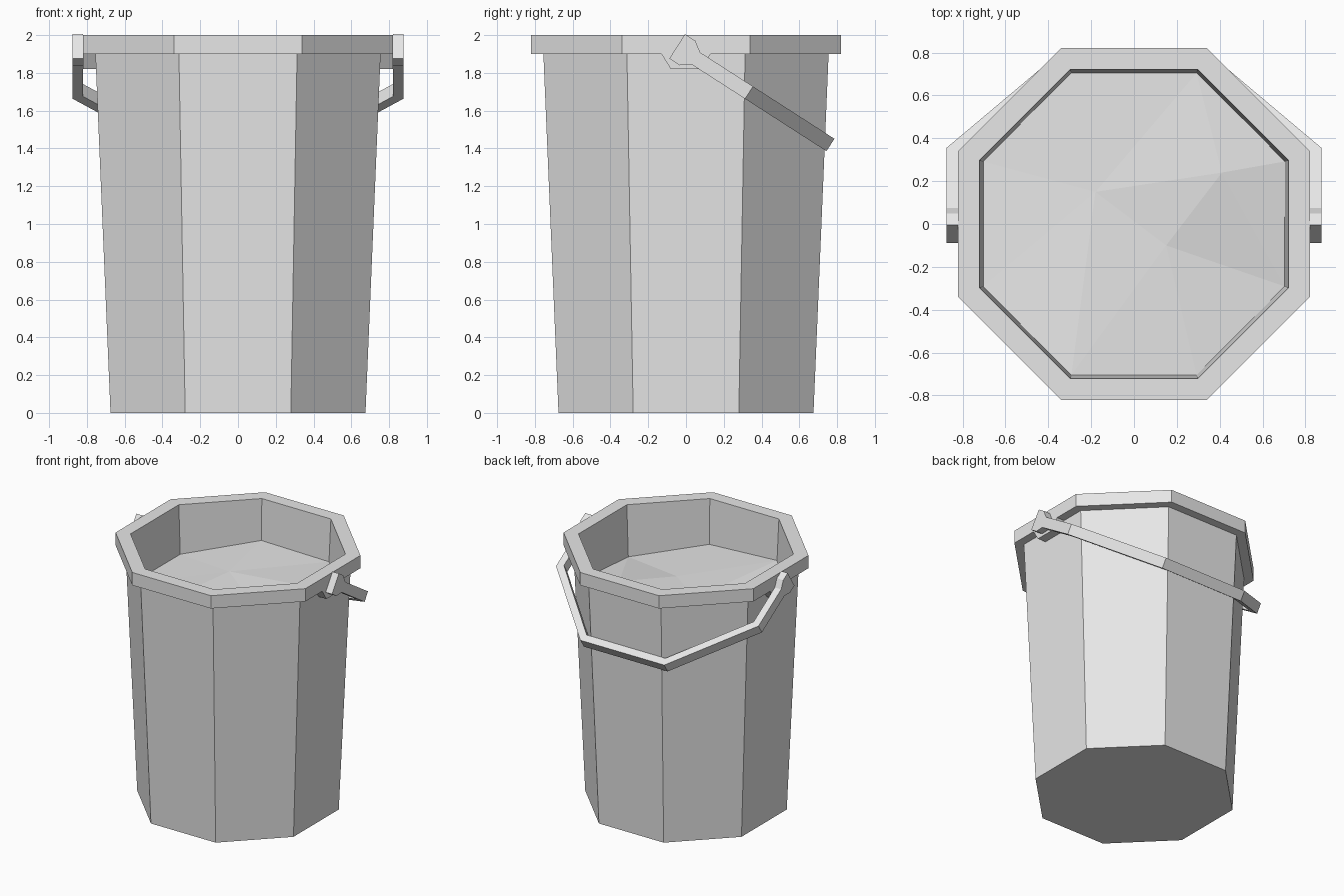
import bpy, bmesh, math
from mathutils import Vector

if "Cube" in bpy.data.objects:
    bpy.data.objects.remove(bpy.data.objects["Cube"], do_unlink=True)

grey = bpy.data.materials.new("light_grey")
grey.use_nodes = True
grey.diffuse_color = (0.8, 0.8, 0.8, 1)
grey.node_tree.nodes["Principled BSDF"].inputs["Base Color"].default_value = (0.8, 0.8, 0.8, 1)

SIDES = 8
TAN = math.tan(math.pi / SIDES)


def finish(bm, name):
    bmesh.ops.recalc_face_normals(bm, faces=bm.faces)
    mesh = bpy.data.meshes.new(name)
    bm.to_mesh(mesh)
    bm.free()
    mesh.materials.append(grey)
    obj = bpy.data.objects.new(name, mesh)
    bpy.context.collection.objects.link(obj)
    return obj


def corner(apothem, k, z):
    """Corner k of a flat-sided octagon with the given apothem."""
    r = apothem / math.cos(math.pi / SIDES)
    a = (k + 0.5) * 2 * math.pi / SIDES
    return Vector((r * math.cos(a), r * math.sin(a), z))


def bridge(bm, rings):
    """Join successive rings of vertices with quads."""
    for a, b in zip(rings, rings[1:]):
        n = len(a)
        for k in range(n):
            bm.faces.new((a[k], a[(k + 1) % n], b[(k + 1) % n], b[k]))


# Tapered body with thick rim and inner wall
bm = bmesh.new()
profile = [(0.675, 0), (0.755, 1.9), (0.82, 1.9), (0.82, 2), (0.72, 2), (0.70, 1.55)]
rings = [[bm.verts.new(corner(a, k, z)) for k in range(SIDES)] for a, z in profile]
bridge(bm, rings)
bm.faces.new(rings[0])
bm.faces.new(rings[-1])
finish(bm, "bucket_body")

# Uneven faceted surface of the contents
bm = bmesh.new()
heights = [1.64, 1.67, 1.68, 1.62, 1.62, 1.68, 1.65, 1.60]
edge = [bm.verts.new(corner(0.705, k, z)) for k, z in enumerate(heights)]
west, east, south = [bm.verts.new(p) for p in
                     ((-0.18, 0.15, 1.68), (0.41, 0.24, 1.69), (0.15, -0.1, 1.67))]
for peak, first, last in ((east, 7, 9), (west, 1, 5), (south, 5, 7)):
    for k in range(first, last):
        bm.faces.new((peak, edge[k % SIDES], edge[(k + 1) % SIDES]))
bm.faces.new((west, east, edge[1]))
bm.faces.new((west, edge[5], south))
bm.faces.new((south, edge[7], east))
bm.faces.new((west, south, east))
for f in bm.faces:
    f.normal_update()
finish(bm, "contents_surface")

# Trapezoid ears under the rim
for side, label in ((1, "left"), (-1, "right")):
    bm = bmesh.new()
    outline = [(-0.13, 1.9), (-0.08, 1.82), (0.08, 1.82), (0.13, 1.9)]
    ends = [[bm.verts.new((side * x, y, z)) for y, z in outline] for x in (0.72, 0.82)]
    bridge(bm, ends)
    for ring in ends:
        bm.faces.new(ring)
    finish(bm, label + "_ear")

# Half-octagon handle with widened ends, swept in a tilted plane
pivot = Vector((0, 0.031, 1.895))
along = Vector((0, 0.841, -0.541))
across = Vector((0, 0.541, 0.841))
OUTER, INNER = 0.875, 0.82


def section(bm, outer, inner, half):
    """Rectangular slice; outer and inner are (x, distance along) pairs."""
    return [bm.verts.new(pivot + Vector((x, 0, 0)) + along * s + across * (h - 0.004))
            for (x, s), h in ((outer, half), (outer, -half), (inner, -half), (inner, half))]


half_path = [((OUTER, s), (INNER, s), h) for s, h in ((-0.09, 0.077), (-0.025, 0.077), (0.03, 0.039))]
half_path.append(((OUTER, OUTER * TAN), (INNER, INNER * TAN), 0.039))
half_path.append(((OUTER * TAN, OUTER), (INNER * TAN, INNER), 0.039))
mirrored = [((-o[0], o[1]), (-i[0], i[1]), h) for o, i, h in reversed(half_path)]

bm = bmesh.new()
slices = [section(bm, *p) for p in half_path + mirrored]
bridge(bm, slices)
bm.faces.new(slices[0])
bm.faces.new(slices[-1])
finish(bm, "handle")
